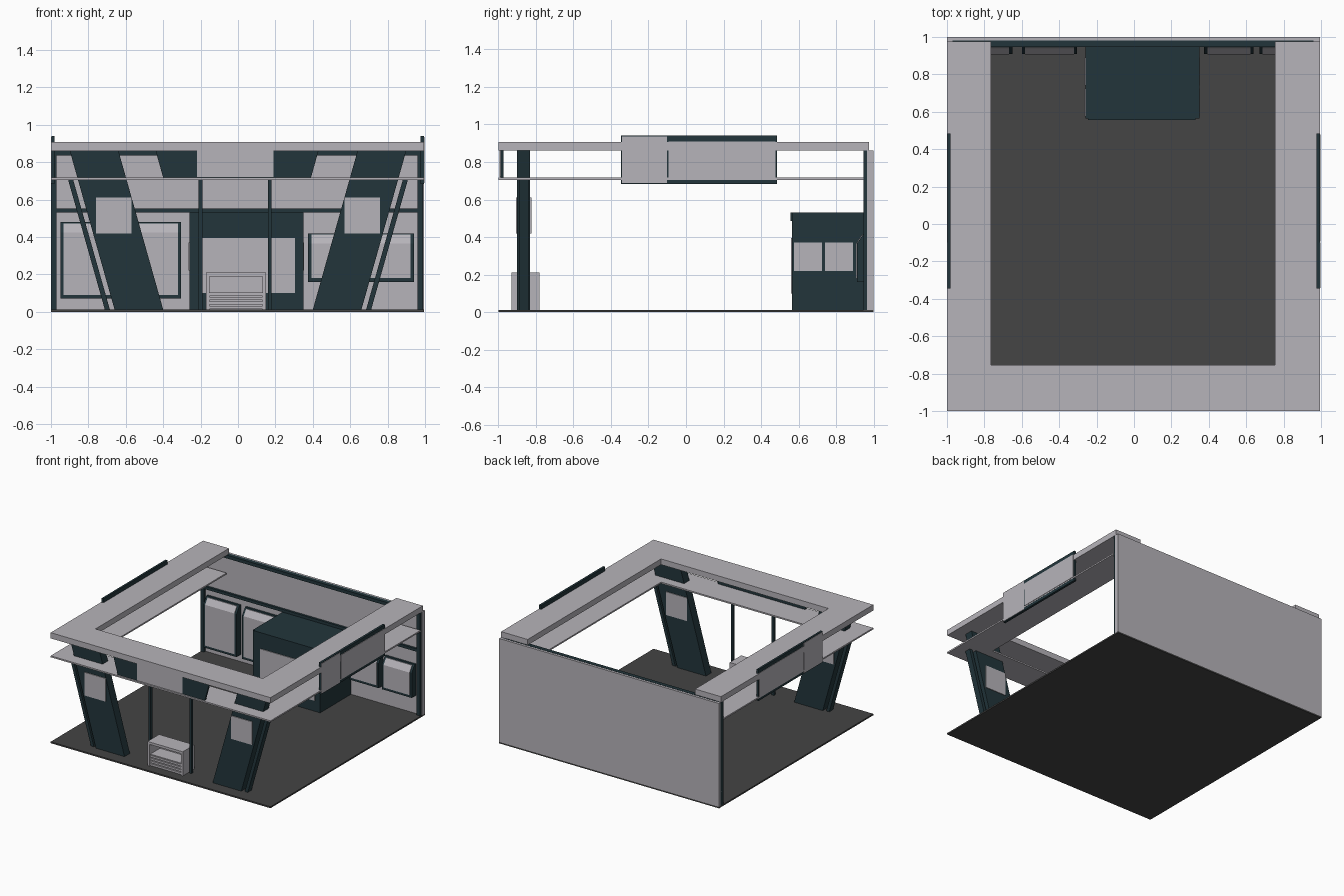
import bpy, bmesh
from mathutils import Vector

if "Cube" in bpy.data.objects:
    bpy.data.objects.remove(bpy.data.objects["Cube"])


def material(name, rgb):
    m = bpy.data.materials.new(name)
    m.diffuse_color = (*rgb, 1)
    m.use_nodes = True
    m.node_tree.nodes["Principled BSDF"].inputs["Base Color"].default_value = m.diffuse_color
    return m


LIGHT = material("light_grey", (0.47, 0.455, 0.49))
DARK = material("dark_teal", (0.016, 0.036, 0.044))
FLOOR = material("floor_grey", (0.058, 0.058, 0.058))


def prism(name, pts, axis, a, b, mat):
    """Extrude a closed profile along x (pts = y,z), y (pts = x,z) or z (pts = x,y)."""
    place = {"x": lambda p: (a, p[0], p[1]),
             "y": lambda p: (p[0], a, p[1]),
             "z": lambda p: (p[0], p[1], a)}[axis]
    step = Vector([(b - a) if axis == k else 0 for k in "xyz"])
    bm = bmesh.new()
    face = bm.faces.new([bm.verts.new(place(p)) for p in pts])
    ext = bmesh.ops.extrude_face_region(bm, geom=[face])
    bmesh.ops.translate(bm, vec=step,
                        verts=[g for g in ext["geom"] if isinstance(g, bmesh.types.BMVert)])
    bmesh.ops.recalc_face_normals(bm, faces=bm.faces)
    me = bpy.data.meshes.new(name)
    bm.to_mesh(me)
    bm.free()
    me.materials.append(mat)
    ob = bpy.data.objects.new(name, me)
    bpy.context.collection.objects.link(ob)
    return ob


def box(name, x0, x1, y0, y1, z0, z1, mat):
    return prism(name, [(x0, y0), (x1, y0), (x1, y1), (x0, y1)], "z", z0, z1, mat)


# Floor
box("floor", -1, 0.995, -1, 1, 0, 0.012, FLOOR)


# U-shaped canopy ring and the thin shelf ring under it
def u_shape(back):
    return [(-1, -1), (0.995, -1), (0.995, back), (0.755, back),
            (0.755, -0.755), (-0.765, -0.755), (-0.765, back), (-1, back)]


prism("canopy_ring", u_shape(0.975), "z", 0.86, 0.907, LIGHT)
prism("shelf_ring", u_shape(0.945), "z", 0.705, 0.717, LIGHT)

# Back wall with its dark frame
box("back_wall", -1, 0.995, 0.965, 1, 0.012, 0.86, LIGHT)
for name, x0, x1 in (("left", -1, -0.97), ("right", 0.96, 0.99)):
    box(name + "_wall_post", x0, x1, 0.945, 0.98, 0.012, 0.86, DARK)
box("wall_top_rail", -0.97, 0.96, 0.947, 0.98, 0.835, 0.862, DARK)
box("wall_middle_rail", -0.97, 0.96, 0.947, 0.98, 0.53, 0.553, DARK)


# Wall display cases with sloped tops
def display_case(name, x0, x1, z0, z1):
    slope = z1 - 0.055
    prism(name + "_case", [(0.965, z0), (0.91, z0), (0.91, slope), (0.948, z1), (0.965, z1)],
          "x", x0, x1, DARK)
    d = 0.004
    prism(name + "_case_front",
          [(0.912, z0 + 0.02), (0.91 - d, z0 + 0.02), (0.91 - d, slope),
           (0.942 - d, z1 - 0.007), (0.944, z1 - 0.007)], "x", x0 + 0.017, x1 - 0.017, LIGHT)


for name, x0, x1, z0, z1 in (("outer_left", -0.95, -0.65, 0.07, 0.48),
                             ("inner_left", -0.60, -0.305, 0.07, 0.48),
                             ("inner_right", 0.375, 0.64, 0.16, 0.42),
                             ("outer_right", 0.67, 0.94, 0.16, 0.42)):
    display_case(name, x0, x1, z0, z1)

# Storage cabin at the back
box("cabin", -0.26, 0.35, 0.565, 0.965, 0.012, 0.53, DARK)
box("cabin_canopy", -0.245, 0.33, 0.557, 0.567, 0.485, 0.53, DARK)
box("cabin_front_panel", -0.19, 0.305, 0.559, 0.567, 0.1, 0.395, LIGHT)
for y0, y1 in ((0.575, 0.725), (0.74, 0.89)):
    for side, x in (("left", -0.26), ("right", 0.35)):
        box(side + "_cabin_window", x - 0.004, x + 0.004, y0, y1, 0.22, 0.37, LIGHT)

# Leaning columns with a slim parallel bar and picture plates on both faces
LEAN = 0.278
for side, s in (("left", -1), ("right", 1)):
    def slanted(name, x0, x1, y0, y1, top):
        t = LEAN * top
        prism(side + name, [(s * x0, 0.012), (s * x1, 0.012), (s * (x1 + t), top),
                            (s * (x0 + t), top)], "y", y0, y1, DARK)
    slanted("_column", 0.40, 0.66, -0.90, -0.83, 0.86)
    slanted("_column_bar", 0.685, 0.712, -0.89, -0.84, 0.706)
    xs = sorted((s * 0.57, s * 0.76))
    box(side + "_column_front_plate", *xs, -0.906, -0.898, 0.42, 0.61, LIGHT)
    box(side + "_column_back_plate", *xs, -0.832, -0.824, 0.42, 0.61, LIGHT)

# Front fascia sign between the rings
prism("fascia_sign", [(-0.44, 0.86), (-0.40, 0.717), (0.39, 0.717), (0.43, 0.86)],
      "y", -0.988, -0.972, DARK)
box("fascia_plate", -0.22, 0.19, -0.993, -0.985, 0.72, 0.86, LIGHT)

# Slim poles by the entrance
for x in (-0.2, 0.17):
    box("entrance_pole", x - 0.01, x + 0.01, -0.86, -0.84, 0.012, 0.706, DARK)

# Side signs hung on the canopy
for side, inner, outer, plate in (("left", -0.98, -0.997, -1.0),
                                  ("right", 0.975, 0.994, 0.998)):
    box(side + "_sign", *sorted((inner, outer)), -0.345, 0.485, 0.683, 0.94, DARK)
    px = sorted((outer - (plate - outer) * 0.3, plate))
    box(side + "_sign_square", *px, -0.341, -0.1, 0.688, 0.935, LIGHT)
    box(side + "_sign_panel", *px, -0.093, 0.478, 0.715, 0.91, LIGHT)

# Reception stand: open upper bay, slatted lower front
for x0, x1 in ((-0.17, -0.152), (0.132, 0.15)):
    box("stand_side", x0, x1, -0.93, -0.78, 0.012, 0.21, LIGHT)
box("stand_back", -0.152, 0.132, -0.795, -0.78, 0.012, 0.19, LIGHT)
box("stand_top", -0.152, 0.132, -0.93, -0.78, 0.19, 0.21, LIGHT)
box("stand_shelf", -0.152, 0.132, -0.92, -0.795, 0.095, 0.107, LIGHT)
box("stand_inner_front", -0.152, 0.132, -0.912, -0.9, 0.012, 0.1, LIGHT)
for i in range(4):
    z = 0.016 + i * 0.023
    box("stand_slat", -0.152, 0.132, -0.925, -0.912, z, z + 0.016, LIGHT)
